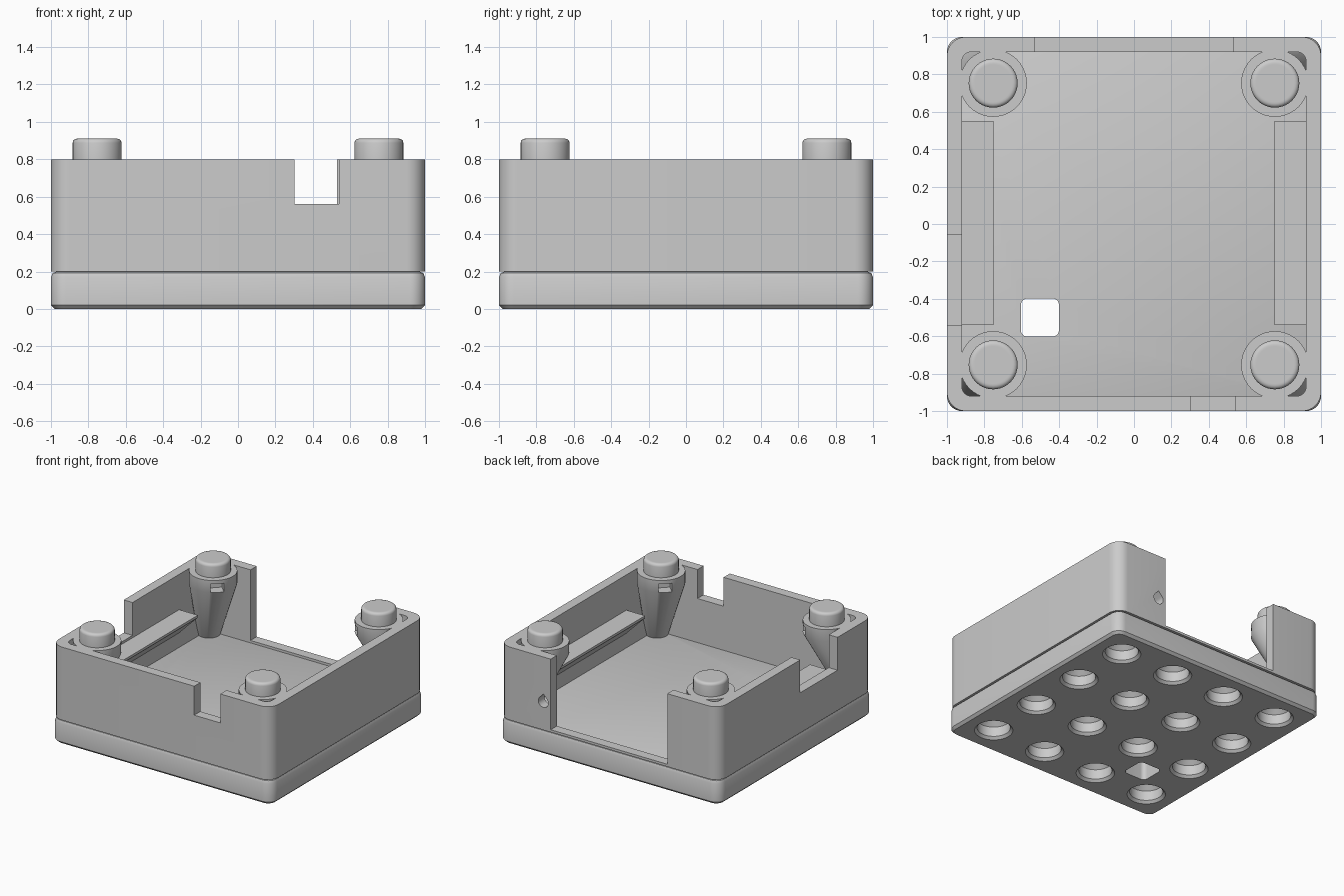
import bpy
import math
from math import cos, sin, pi
from mathutils import Matrix

cube = bpy.data.objects.get("Cube")
if cube:
    bpy.data.objects.remove(cube, do_unlink=True)

grey = bpy.data.materials.new("matte grey")
grey.use_nodes = True
COLOUR = (0.6, 0.6, 0.6, 1)
grey.diffuse_color = COLOUR
for node in grey.node_tree.nodes:
    if node.type == 'BSDF_PRINCIPLED':
        node.inputs["Base Color"].default_value = COLOUR


def loft(name, rings):
    """Closed solid skinned through rings of equal length."""
    n = len(rings[0])
    verts = [p for ring in rings for p in ring]
    faces = [tuple(reversed(range(n))), tuple(range(len(verts) - n, len(verts)))]
    for k in range(len(rings) - 1):
        for i in range(n):
            j = (i + 1) % n
            faces.append((k * n + i, k * n + j, k * n + n + j, k * n + n + i))
    mesh = bpy.data.meshes.new(name)
    mesh.from_pydata(verts, [], faces)
    mesh.materials.append(grey)
    obj = bpy.data.objects.new(name, mesh)
    bpy.context.scene.collection.objects.link(obj)
    return obj


def circle(cx, cy, r, z, n=40):
    return [(cx + r * cos(2 * pi * i / n), cy + r * sin(2 * pi * i / n), z) for i in range(n)]


def round_rect(half, r, z, cx=0, cy=0, steps=8):
    points = []
    for q, (sx, sy) in enumerate(((1, 1), (-1, 1), (-1, -1), (1, -1))):
        for i in range(steps + 1):
            a = (q + i / steps) * pi / 2
            points.append((cx + sx * (half - r) + r * cos(a),
                           cy + sy * (half - r) + r * sin(a), z))
    return points


def box(name, x0, x1, y0, y1, z0, z1):
    return loft(name, [[(x0, y0, z), (x1, y0, z), (x1, y1, z), (x0, y1, z)] for z in (z0, z1)])


def combine(target, tool, operation):
    """Apply a boolean and discard the tool."""
    mod = target.modifiers.new("combine", 'BOOLEAN')
    mod.operation = operation
    mod.solver = 'EXACT'
    mod.object = tool
    bpy.context.view_layer.update()
    graph = bpy.context.evaluated_depsgraph_get()
    result = bpy.data.meshes.new_from_object(target.evaluated_get(graph))
    target.modifiers.clear()
    target.data = result
    bpy.data.objects.remove(tool, do_unlink=True)


def cut(target, tool):
    combine(target, tool, 'DIFFERENCE')


def smooth(obj):
    bpy.ops.object.select_all(action='DESELECT')
    obj.select_set(True)
    bpy.context.view_layer.objects.active = obj
    bpy.ops.object.shade_smooth_by_angle(angle=math.radians(30))


SIDES = (-1, 1)
CORNERS = [(sx, sy) for sx in SIDES for sy in SIDES]
CORNER_R = 0.08
INNER = 0.92
FLOOR = 0.2
SILL = 0.22
POST = 0.753

# Base plate: chamfered foot and rounded upper rim
profile = ((0.02, 0), (0, 0.02), (0, 0.17), (0.009, 0.191), (0.03, FLOOR))
base = loft("base_plate", [round_rect(1 - d, CORNER_R - d, z) for d, z in profile])

# Blind round sockets with coned ends underneath, and one square through hole
SOCKETS = (-0.75, -0.25, 0.25, 0.75)
for x in SOCKETS:
    for y in SOCKETS:
        cut(base, loft("socket_cutter", [circle(x, y, r, z) for r, z in
                                         ((0.145, -0.01), (0.145, 0), (0.125, 0.02),
                                          (0.125, 0.1), (0.08, 0.145))]))
cut(base, loft("square_cutter", [round_rect(0.102, 0.035, z, -0.503, -0.5) for z in (-0.1, 0.3)]))
smooth(base)

# Housing wall
wall = loft("housing_wall", [round_rect(1, 0.1, z) for z in (FLOOR, 0.8)])
cut(wall, loft("room_cutter", [round_rect(INNER, 0.05, z) for z in (0.1, 1)]))

# Front notch, side notch and wide rear opening above a low sill
cut(wall, box("front_notch", 0.302, 0.54, -1.1, -0.9, 0.562, 1))
cut(wall, box("side_notch", -1.1, -0.9, -0.54, -0.055, 0.53, 1))
cut(wall, box("rear_opening", -0.53, 0.53, 0.9, 1.1, SILL, 1))

# Teardrop hole in the rear wall
drop = [(0.045 * cos(a), 0.045 * sin(a)) for a in
        [math.radians(135 + 270 * i / 20) for i in range(21)]] + [(0, 0.065)]
cut(wall, loft("teardrop_cutter", [[(0.597 + u, y, 0.43 + v) for u, v in drop]
                                   for y in (1.1, 0.88)]))

# Corner posts: collar with a cone that leans into the corner
for sx, sy in CORNERS:
    post = loft("corner_post", [circle(sx * c, sy * c, r, z) for c, r, z in
                                ((0.88, 0.085, FLOOR), (POST, 0.18, 0.7), (POST, 0.18, 0.8))])
    slot = box("slot_cutter", 0.09, 0.3, -0.05, 0.05, 0.7, 0.77)
    slot.data.transform(Matrix.Translation((sx * POST, sy * POST, 0))
                        @ Matrix.Rotation(math.atan2(-sy, -sx), 4, 'Z'))
    cut(post, slot)
    combine(wall, post, 'UNION')

# Side shelves with a sloped underside
shelf_profile = ((0.95, 0.51), (0.75, 0.51), (0.75, 0.49), (0.95, 0.29))
for s in SIDES:
    ends = (-0.54, 0.55) if s > 0 else (0.55, -0.54)
    combine(wall, loft("side_shelf", [[(s * x, y, z) for x, z in shelf_profile]
                                      for y in ends]), 'UNION')
smooth(wall)

# Round pegs standing on the posts
for sx, sy in CORNERS:
    peg = loft(("front_" if sy < 0 else "back_") + ("left_peg" if sx > 0 else "right_peg"),
               [circle(sx * POST, sy * POST, r, z) for r, z in
                ((0.131, 0.79), (0.131, 0.888), (0.128, 0.899), (0.12, 0.907),
                 (0.109, 0.91), (0.1, 0.91))])
    smooth(peg)
